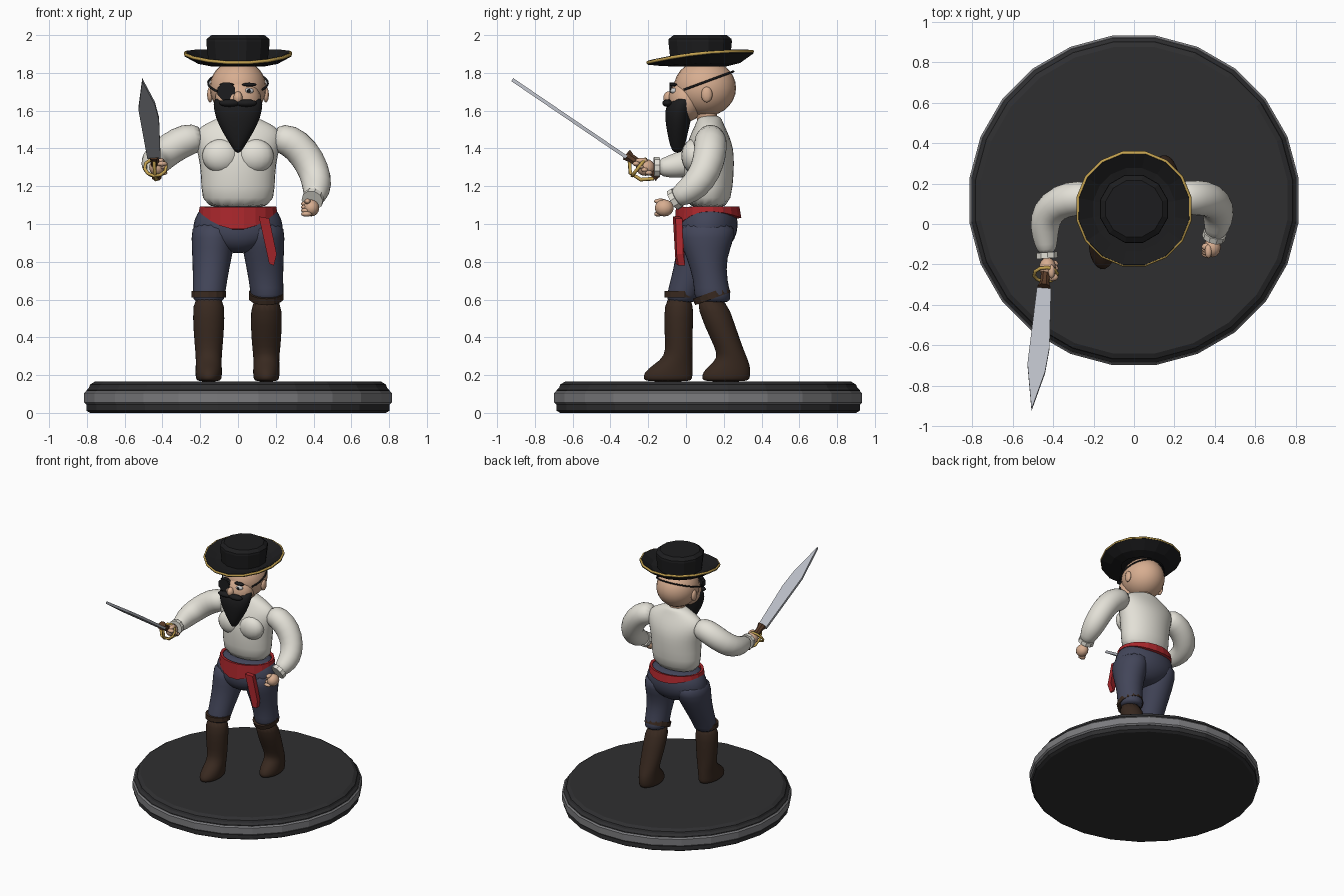
import bpy, bmesh
from math import sin, cos, pi, radians
from mathutils import Vector, Quaternion

if "Cube" in bpy.data.objects:
    bpy.data.objects.remove(bpy.data.objects["Cube"])


def mat(name, r, g, b):
    m = bpy.data.materials.new(name)
    m.diffuse_color = (r, g, b, 1)
    m.use_nodes = True
    m.node_tree.nodes["Principled BSDF"].inputs["Base Color"].default_value = m.diffuse_color
    return m


SHIRT, SKIN = mat("linen", .77, .75, .68), mat("skin", .68, .42, .28)
BLUE, BOOT = mat("navy_cloth", .055, .06, .1), mat("boot_leather", .04, .022, .014)
RED, BLACK = mat("red_cloth", .4, .02, .025), mat("black", .012, .012, .013)
GOLD, STEEL = mat("gold", .55, .36, .08), mat("steel", .48, .5, .55)
WOOD, DARK = mat("wood", .1, .045, .022), mat("dark_base", .028, .028, .03)
GREY, WHITE = mat("grey_band", .2, .2, .21), mat("eye_white", .8, .8, .78)


def finish(name, bm, material, smooth=True, subdiv=0):
    bmesh.ops.recalc_face_normals(bm, faces=bm.faces)
    me = bpy.data.meshes.new(name)
    bm.to_mesh(me)
    bm.free()
    me.materials.append(material)
    ob = bpy.data.objects.new(name, me)
    bpy.context.collection.objects.link(ob)
    for p in me.polygons:
        p.use_smooth = smooth
    if subdiv:
        ob.modifiers.new("Subdivision", 'SUBSURF').levels = subdiv
        ob.modifiers["Subdivision"].render_levels = subdiv
    return ob


def loft(name, rings, material, n=16, follow=False, smooth=True, subdiv=1):
    """Skin elliptical rings (x, y, z, rx, ry); follow turns them along the path."""
    bm = bmesh.new()
    pts = [Vector(r[:3]) for r in rings]
    q, prev, loops = Quaternion(), Vector((0, 0, 1)), []
    for i, r in enumerate(rings):
        if follow:
            d = (pts[min(i + 1, len(pts) - 1)] - pts[max(i - 1, 0)]).normalized()
            q = prev.rotation_difference(d) @ q
            prev = d
        loops.append([bm.verts.new(pts[i] + q @ Vector((r[3] * cos(a), r[-1] * sin(a), 0)))
                      for a in [2 * pi * (k + .5) / n for k in range(n)]])
    for a, b in zip(loops, loops[1:]):
        for k in range(n):
            bm.faces.new((a[k], a[(k + 1) % n], b[(k + 1) % n], b[k]))
    bm.faces.new(loops[0])
    bm.faces.new(loops[-1])
    return finish(name, bm, material, smooth, subdiv)


def ball(name, loc, size, material, seg=16):
    bm = bmesh.new()
    bmesh.ops.create_uvsphere(bm, u_segments=seg, v_segments=seg // 2 + 2, radius=1)
    bmesh.ops.scale(bm, vec=size, verts=bm.verts)
    bmesh.ops.translate(bm, vec=loc, verts=bm.verts)
    return finish(name, bm, material)


def prism(name, pts, offset, material):
    bm = bmesh.new()
    a = [bm.verts.new(p) for p in pts]
    b = [bm.verts.new(Vector(p) + Vector(offset)) for p in pts]
    bm.faces.new(a)
    bm.faces.new(b)
    for i in range(len(a)):
        j = (i + 1) % len(a)
        bm.faces.new((a[i], a[j], b[j], b[i]))
    return finish(name, bm, material, False)


def wire(name, pts, radius, material, cyclic=False):
    cu = bpy.data.curves.new(name, 'CURVE')
    cu.dimensions = '3D'
    cu.bevel_depth, cu.bevel_resolution = radius, 1
    sp = cu.splines.new('POLY')
    sp.points.add(len(pts) - 1)
    for p, c in zip(sp.points, pts):
        p.co = (*c, 1)
    sp.use_cyclic_u = cyclic
    cu.materials.append(material)
    ob = bpy.data.objects.new(name, cu)
    bpy.context.collection.objects.link(ob)


def sheet(name, rows, material, thick):
    """Closed band through rows of points, thickened."""
    bm = bmesh.new()
    vs = [[bm.verts.new(p) for p in row] for row in rows]
    n = len(vs[0])
    for a, b in zip(vs, vs[1:]):
        for k in range(n):
            bm.faces.new((a[k], a[(k + 1) % n], b[(k + 1) % n], b[k]))
    ob = finish(name, bm, material, False)
    m = ob.modifiers.new("Solidify", 'SOLIDIFY')
    m.thickness, m.offset = thick, 0


def lathe(name, prof, cy, material, n):
    return loft(name, [(0, cy, z, r, r) for r, z in prof], material, n, smooth=False, subdiv=0)


# display base
lathe("base", [(.79, 0), (.81, .012), (.81, .12), (.795, .135), (.79, .15), (.765, .165)], .117, DARK, 24)
lathe("base_band", [(.812, .045), (.822, .055), (.822, .105), (.812, .115)], .117, GREY, 24)

# trousers: pelvis and legs
loft("trouser_seat", [(0, y, z, rx, ry) for z, y, rx, ry in [
    (1.1, .12, .19, .125), (1.06, .115, .22, .155), (.99, .112, .25, .17),
    (.92, .105, .235, .16), (.87, .1, .13, .12), (.845, .1, .06, .07)]], BLUE)
loft("trouser_leg_front", [(-x, y, z, rx, ry) for x, y, z, rx, ry in [
    (.125, .11, 1.02, .12, .15), (.13, .1, .93, .12, .155), (.138, .065, .82, .106, .12),
    (.148, .015, .7, .092, .1), (.155, -.02, .62, .088, .085), (.155, -.02, .58, .08, .08)]], BLUE)
loft("trouser_leg_back", [
    (.125, .11, 1.02, .12, .15), (.13, .11, .93, .12, .155), (.138, .108, .82, .106, .105),
    (.148, .13, .7, .092, .09), (.155, .14, .62, .09, .1), (.155, .15, .58, .08, .09)], BLUE)

# boots: (z, y front, y back, half width)
for name, x, prof in [
    ("boot_front", -.155, [(.63, -.11, .04, .085), (.5, -.12, .04, .086), (.38, -.112, .035, .078),
                           (.3, -.11, .035, .07), (.255, -.175, .037, .07), (.215, -.225, .037, .072),
                           (.18, -.23, .037, .07), (.165, -.215, .025, .058)]),
    ("boot_back", .15, [(.63, .03, .21, .085), (.45, .1, .265, .085), (.34, .155, .305, .075),
                        (.29, .165, .325, .07), (.255, .125, .34, .07), (.215, .085, .345, .072),
                        (.18, .08, .34, .07), (.165, .095, .325, .058)])]:
    loft(name, [(x, (a + b) / 2, z, w, (b - a) / 2) for z, a, b, w in prof], BOOT)
loft("boot_cuff_front", [(-.155, -.03, .61, .093, .085), (-.155, -.028, .645, .093, .085)], BOOT, 14,
     smooth=False, subdiv=0)
loft("boot_cuff_back", [(.15, .142, .605, .093, .1), (.15, .13, .638, .093, .1)], BOOT, 14, True, False, 0)

# sash around the waist with hanging tail
ang = [2 * pi * (k + .5) / 20 for k in range(20)]
low = [1.065 - (.095 if sin(a) < 0 else .035) * sin(a) ** 2 for a in ang]
sheet("sash", [[(.195 * cos(a), .115 + .16 * sin(a), 1.09) for a in ang],
               [(.2 * cos(a), .115 + .17 * sin(a), z) for a, z in zip(ang, low)]], RED, .02)
prism("sash_tail", [(.11, -.07, 1.04), (.165, -.055, 1.03), (.205, -.05, .84), (.19, -.04, .78),
                    (.165, -.055, .79)], (0, .035, 0), RED)

# shirt
loft("shirt_body", [(0, y, z, rx, ry) for z, y, rx, ry in [
    (1.07, .115, .195, .115), (1.2, .12, .198, .132), (1.32, .12, .205, .138), (1.4, .125, .225, .13),
    (1.47, .125, .245, .105), (1.52, .125, .2, .08), (1.555, .125, .12, .065), (1.575, .125, .075, .055)]], SHIRT)
for s, side in [(-1, "right"), (1, "left")]:
    ball(side + "_chest", (s * .09, .04, 1.36), (.1, .065, .09), SHIRT)
loft("left_sleeve", [(x, y, z, r) for x, y, z, r in [
    (.18, .13, 1.46, .07), (.27, .13, 1.45, .09), (.35, .13, 1.38, .09), (.405, .105, 1.28, .085),
    (.42, .05, 1.2, .082), (.41, -.02, 1.155, .065), (.395, -.065, 1.13, .045)]], SHIRT, 14, True)
loft("right_sleeve", [
    (-.18, .13, 1.46, .07), (-.27, .13, 1.45, .09), (-.36, .115, 1.4, .088), (-.43, .06, 1.34, .085),
    (-.445, -.02, 1.315, .075), (-.435, -.1, 1.3, .058), (-.43, -.15, 1.3, .042)], SHIRT, 14, True)
loft("left_cuff", [(.4, -.045, 1.14, .058), (.393, -.07, 1.125, .058)], SHIRT, 10, True, False, 0)
loft("right_cuff", [(-.432, -.14, 1.3, .055), (-.43, -.17, 1.3, .055)], SHIRT, 10, True, False, 0)

# hands with curled fingers
for side, c, step in [("left", (.388, -.115, 1.085), (0, -.012, -.018)),
                      ("right", (-.428, -.215, 1.3), (0, -.022, .016))]:
    c, step = Vector(c), Vector(step)
    ball(side + "_hand", c, (.042, .05, .045), SKIN, 12)
    inward = -1 if side == "left" else 1
    for i in range(4):
        f = c + step * (i - 1.5) + Vector((inward * .025, -.015, -.005))
        ball(f"{side}_finger_{i + 1}", f, (.03, .02, .014), SKIN, 8)
    ball(side + "_thumb", c + Vector((inward * .02, -.02, .035)), (.018, .035, .015), SKIN, 8)

# sword
loft("sword_grip", [(-.43, -.145, 1.25, .028), (-.432, -.17, 1.268, .022), (-.442, -.29, 1.348, .024),
                    (-.445, -.315, 1.367, .034)], WOOD, 8, True, False, 0)
blade = [(-.48, -.32), (-.41, -.32), (-.418, -.62), (-.44, -.74), (-.507, -.925), (-.527, -.7)]
prism("sword_blade", [(x, y, 1.345 - (y + .32) * .68) for x, y in blade], (0, .01, .016), STEEL)
wire("sword_knuckle_guard", [(-.445, -.3, 1.34), (-.44, -.295, 1.27), (-.435, -.24, 1.235),
                             (-.43, -.17, 1.24)], .01, GOLD)
wire("sword_ring_guard", [(-.437 + .058 * cos(a), -.25 + .035 * sin(a), 1.3 + .045 * sin(a))
                          for a in ang[::2]], .009, GOLD, True)

# head and face
loft("neck", [(0, .115, 1.5, .062, .055), (0, .11, 1.58, .06, .055), (0, .1, 1.65, .075, .07)], SKIN)
ball("skull", (0, .1, 1.72), (.15, .165, .15), SKIN, 24)
ball("face", (0, 0, 1.655), (.122, .095, .115), SKIN, 20)
ball("nose", (0, -.09, 1.668), (.025, .03, .035), SKIN, 10)
for s, side in [(-1, "right"), (1, "left")]:
    ball(side + "_ear", (s * .148, .11, 1.685), (.016, .03, .042), SKIN, 10)
    ball(side + "_moustache", (s * .045, -.098, 1.64), (.06, .028, .02), BLACK, 10)
    ball(side + "_brow", (s * .06, -.068, 1.738), (.042, .02, .01), BLACK, 10)
ball("left_eye", (.057, -.064, 1.705), (.028, .02, .016), WHITE, 10)
ball("left_pupil", (.057, -.08, 1.705), (.01, .007, .01), BLACK, 8)
loft("eye_patch", [(-.062, -.05, 1.702, .05), (-.062, -.088, 1.702, .05)], BLACK, 8, True, False, 0)
wire("eye_patch_strap", [(.158 * cos(a), .085 + .166 * sin(a), 1.7 + .37 * (.125 + .166 * sin(a)))
                         for a in [radians(235 - 15 * k) for k in range(19)]], .006, BLACK)
loft("beard", [(0, y, z, rx, ry) for z, y, rx, ry in [
    (1.685, .01, .122, .06), (1.64, -.03, .137, .08), (1.56, -.042, .122, .072), (1.48, -.045, .08, .055),
    (1.41, -.045, .035, .04), (1.375, -.045, .012, .02)]], BLACK)

# hat: crown, upswept brim and gold trim
lathe("hat_crown", [(.16, 1.84), (.174, 1.965), (.172, 1.98), (.145, 2.0)], .075, BLACK, 12)
ha = [2 * pi * (k + .5) / 16 for k in range(16)]


def brim(r, t):
    return [(r * cos(a), .075 + r * sin(a),
             1.845 + t * (.048 + .03 * sin(a) + .01 * cos(2 * a))) for a in ha]


sheet("hat_brim", [brim(.14, 0), brim(.21, .25), brim(.283, 1)], BLACK, .022)
wire("hat_trim", brim(.282, 1), .009, GOLD, True)
ball("hat_lining", (0, .08, 1.85), (.15, .15, .02), BLACK)
